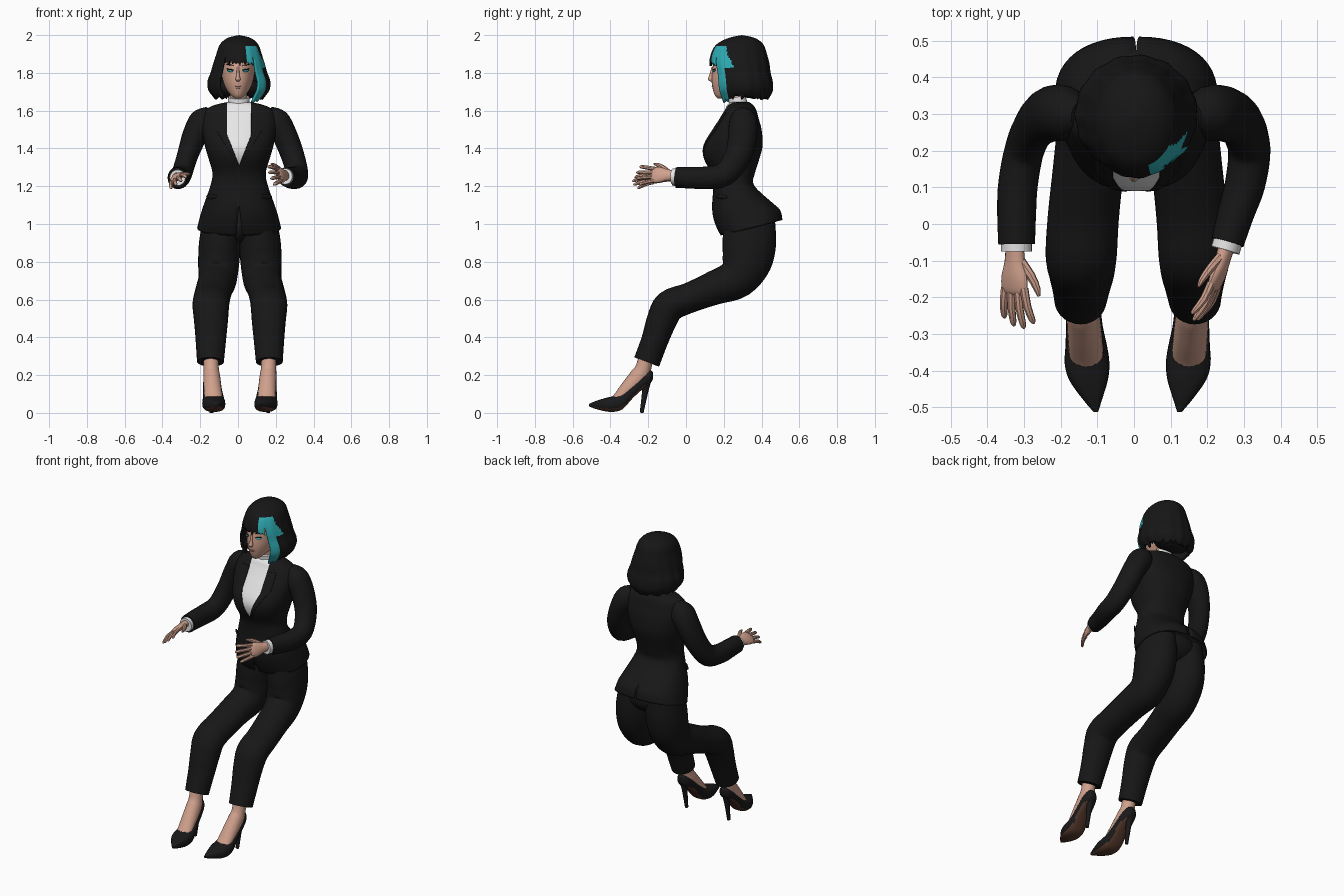
import bpy, bmesh, math, random
from mathutils import Vector, Matrix

random.seed(4)
cube = bpy.data.objects.get("Cube")
if cube:
    bpy.data.objects.remove(cube, do_unlink=True)


def material(name, rgb):
    m = bpy.data.materials.new(name)
    m.use_nodes = True
    m.diffuse_color = (*rgb, 1)
    bsdf = next(n for n in m.node_tree.nodes if n.type == 'BSDF_PRINCIPLED')
    bsdf.inputs["Base Color"].default_value = (*rgb, 1)
    return m


SUIT = material("suit black", (.0085, .0085, .0085))
HAIR = material("hair black", (.008, .008, .008))
SHOE = material("shoe black", (.01, .01, .011))
WHITE = material("shirt white", (.8, .8, .8))
SKIN = material("skin", (.63, .355, .265))
TEAL = material("teal", (.027, .41, .45))
SOLE = material("sole brown", (.09, .04, .025))
LIPS = material("lips", (.46, .2, .16))


def spline(rows, k=4):
    """Smooth interpolation through rows of numbers."""
    out = []
    for i in range(len(rows) - 1):
        a, b, c, d = (rows[max(0, min(len(rows) - 1, i + o))] for o in (-1, 0, 1, 2))
        for j in range(k):
            t = j / k
            out.append([q + t / 2 * (r - p + t * (2*p - 5*q + 4*r - s + t * (3*(q - r) + s - p)))
                        for p, q, r, s in zip(a, b, c, d)])
    return out + [list(rows[-1])]


def loft(bm, sections, n=24, power=2, caps=True):
    """Bridge rings given as (centre, side vector, depth vector)."""
    rings = []
    for co, side, depth in sections:
        ring = []
        for i in range(n):
            a = math.tau * i / n
            u, v = (math.copysign(abs(f) ** (2 / power), f) for f in (math.cos(a), math.sin(a)))
            ring.append(bm.verts.new(co + side * u + depth * v))
        rings.append(ring)
    for r, q in zip(rings, rings[1:]):
        for i in range(n):
            bm.faces.new((r[i], r[(i + 1) % n], q[(i + 1) % n], q[i]))
    if caps:
        bm.faces.new(rings[0])
        bm.faces.new(rings[-1])
    bmesh.ops.recalc_face_normals(bm, faces=bm.faces[:])


def tube(bm, rows, n=20, k=4):
    """Limb along a path of (x, y, z, side radius, depth radius)."""
    rows = spline(rows, k)
    pts = [Vector(r[:3]) for r in rows]
    secs = []
    for i, r in enumerate(rows):
        t = (pts[min(i + 1, len(pts) - 1)] - pts[max(i - 1, 0)]).normalized()
        depth = t.cross(Vector((1, 0, 0))).normalized()
        secs.append((pts[i], depth.cross(t) * r[3], depth * r[4]))
    loft(bm, secs, n)


def stack(bm, rows, cx=0, n=32, power=2, caps=True, k=4):
    """Upright body from (z, y, half width, half depth, tilt)."""
    loft(bm, [(Vector((cx, y, z)), Vector((rx, 0, 0)), Vector((0, ry, ry * tilt)))
              for z, y, rx, ry, tilt in spline(rows, k)], n, power, caps)


def finish(bm, name, mats, angle=40):
    mesh = bpy.data.meshes.new(name)
    bm.to_mesh(mesh)
    bm.free()
    ob = bpy.data.objects.new(name, mesh)
    bpy.context.collection.objects.link(ob)
    for m in mats:
        mesh.materials.append(m)
    mesh.polygons.foreach_set("use_smooth", [True] * len(mesh.polygons))
    mesh.set_sharp_from_angle(angle=math.radians(angle))
    return ob


def limb(name, rows, mat, n=20):
    bm = bmesh.new()
    tube(bm, rows, n)
    return finish(bm, name, [mat])


def blob(name, co, size, mat, turn=0, tilt=0):
    bm = bmesh.new()
    bmesh.ops.create_uvsphere(bm, u_segments=16, v_segments=10, radius=1)
    bm.transform(Matrix.Translation(co) @ Matrix.Rotation(turn, 4, 'Z')
                 @ Matrix.Rotation(tilt, 4, 'Y') @ Matrix.Diagonal((*size, 1)))
    return finish(bm, name, [mat])


# Jacket body, with neckline, lapels and hem vents cut along straight lines
MID = .006
bm = bmesh.new()
stack(bm, [(1.645, .285, .065, .05, 0), (1.628, .287, .135, .07, 0), (1.6, .288, .183, .085, 0),
           (1.55, .28, .2, .107, 0), (1.5, .27, .198, .13, 0), (1.42, .25, .183, .156, 0),
           (1.35, .243, .163, .147, 0), (1.27, .25, .141, .115, 0), (1.2, .252, .153, .108, .05),
           (1.1, .294, .188, .156, .12), (1.04, .325, .207, .173, .2), (.98, .347, .222, .164, .25)],
      cx=MID, n=48, power=2.3, caps=False)


def cut(x, z, slope):
    for s in (-1, 1):
        bmesh.ops.bisect_plane(bm, geom=bm.verts[:] + bm.edges[:] + bm.faces[:], dist=1e-5,
                               plane_co=(MID + s * x, 0, z), plane_no=(s, 0, -slope))


for c in ((0, 1.31, .39), (.063, 1.4, 0), (0, 1.3, .62), (.12, 1.4, 0), (0, 1.1, -.1)):
    cut(*c)
lapel, vent = [], []
for f in bm.faces:
    p = f.calc_center_median()
    x = abs(p.x - MID)
    if p.z < 1.1 and x < (1.1 - p.z) * .1:
        vent.append(f)
    elif p.y < .28 and p.z > 1.3:
        if x < min(.063, (p.z - 1.31) * .39):
            f.material_index = 1
        elif x < min(.12, (p.z - 1.3) * .62) and p.z < 1.59:
            lapel.append(f)
bmesh.ops.delete(bm, geom=vent, context='FACES')
bmesh.ops.inset_region(bm, faces=lapel, thickness=.001, depth=.003)
jacket = finish(bm, "jacket", [SUIT, WHITE])
mod = jacket.modifiers.new("cloth thickness", 'SOLIDIFY')
mod.thickness = .01

blob("jacket_button", (MID, .134, 1.285), (.009, .004, .009), SUIT)
limb("turtleneck", [(.004, .29, 1.56, .06, .06), (.004, .28, 1.62, .06, .052),
                    (.004, .268, 1.672, .056, .045)], WHITE)
limb("neck", [(.004, .275, 1.64, .045, .038), (.002, .275, 1.76, .045, .045)], SKIN)
blob("trouser_seat", (.01, .34, .99), (.18, .135, .1), SUIT)

# Head and face
bm = bmesh.new()
stack(bm, [(1.664, .18, .012, .012, 0), (1.68, .2, .035, .047, 0), (1.71, .235, .06, .092, 0),
           (1.75, .26, .078, .124, 0), (1.8, .272, .088, .134, 0), (1.85, .28, .09, .135, 0),
           (1.92, .285, .08, .11, 0), (1.96, .285, .03, .04, 0)])
stack(bm, [(1.83, .141, .006, .006, 0), (1.79, .134, .008, .01, 0), (1.767, .129, .013, .014, 0),
           (1.755, .134, .008, .007, 0)], n=12)
finish(bm, "head", [SKIN])
blob("upper_lip", (0, .141, 1.728), (.018, .005, .004), LIPS)
blob("lower_lip", (0, .144, 1.721), (.013, .005, .004), LIPS)
for s, side in ((-1, "right"), (1, "left")):
    for part, z, y, size, mat in (("eye", 1.811, .149, (.017, .004, .006), TEAL),
                                  ("lash", 1.818, .148, (.021, .005, .003), HAIR),
                                  ("brow", 1.842, .151, (.023, .004, .0025), HAIR)):
        blob(f"{side}_{part}", (s * .042, y, z), size, mat, s * .35, -s * .15)

# Bobbed hair: a shell hanging from the crown, short over the face and long around it
profile = spline([(2, .295, 0, 0), (1.985, .295, .062, .07), (1.95, .285, .102, .125),
                  (1.9, .28, .12, .148), (1.85, .283, .136, .158), (1.8, .29, .15, .157),
                  (1.755, .297, .166, .161), (1.71, .3, .162, .16), (1.68, .3, .142, .147),
                  (1.63, .295, .105, .12)])


def hair_point(z, a):
    for p, q in zip(profile, profile[1:]):
        if z >= q[0]:
            break
    t = (p[0] - z) / (p[0] - q[0])
    y, rx, ry = (p[i] + t * (q[i] - p[i]) for i in (1, 2, 3))
    lock = 1 + .012 * math.sin(a * 15) * min(1, (2 - z) * 5)
    return (.006 + rx * lock * math.sin(a), y - ry * lock * math.cos(a), z)


bm = bmesh.new()
COLS, CROWN, LENGTH, FRINGE = 108, 16, 16, 1.88
grid, hems = [], []
for i in range(COLS):
    a = math.tau * (i + .5) / COLS - math.pi
    d = math.degrees(a)
    if abs(d) < 38:
        hem = 1.865 - random.uniform(0, .03)
    elif 0 < d < 58:
        hem = 1.64 + random.uniform(0, .02)
    else:
        hem = 1.668 + random.uniform(-.012, .012)
    heights = ([2 - (2 - FRINGE) * (j / CROWN) ** 1.6 for j in range(CROWN)]
               + [FRINGE - (FRINGE - hem) * j / LENGTH for j in range(LENGTH + 1)])
    grid.append([bm.verts.new(hair_point(z, a)) for z in heights])
    hems.append(hem)
for i in range(COLS):
    d = 360 * (i + 1) / COLS - 180
    k = (i + 1) % COLS
    g, h = grid[i], grid[k]
    side_gap = abs(hems[i] - hems[k]) > .1
    for j in range(CROWN if side_gap else CROWN + LENGTH):
        f = bm.faces.new((g[j], g[j + 1], h[j + 1], h[j]))
        z = f.calc_center_median().z
        upper = 1.83 < z < 1.942 and 19 < d < 80 - (z - 1.83) * 200
        f.material_index = int(upper or (z <= 1.84 and 19 < d < 59))
bmesh.ops.remove_doubles(bm, verts=bm.verts[:], dist=1e-5)
bmesh.ops.recalc_face_normals(bm, faces=bm.faces[:])
hair = finish(bm, "hair", [HAIR, TEAL], 50)
mod = hair.modifiers.new("hair thickness", 'SOLIDIFY')
mod.thickness = .012
blob("hair_underside", (.006, .35, 1.72), (.125, .09, .055), HAIR)

# Sleeves and cuffs
limb("right_sleeve", [(-.145, .295, 1.595, .035, .04), (-.185, .302, 1.548, .07, .073),
                      (-.228, .3, 1.47, .066, .076), (-.268, .27, 1.36, .056, .07),
                      (-.298, .205, 1.265, .054, .064), (-.316, .11, 1.245, .054, .06),
                      (-.32, .03, 1.245, .053, .057), (-.32, -.055, 1.245, .05, .054)], SUIT)
limb("left_sleeve", [(.158, .295, 1.595, .035, .04), (.2, .302, 1.548, .07, .073),
                     (.247, .3, 1.47, .066, .076), (.29, .275, 1.36, .062, .07),
                     (.314, .205, 1.265, .058, .064), (.303, .11, 1.245, .055, .06),
                     (.278, .03, 1.245, .05, .057), (.255, -.05, 1.25, .045, .052)], SUIT)
limb("right_cuff", [(-.32, -.03, 1.245, .042, .045), (-.32, -.075, 1.245, .042, .042)], WHITE)
limb("left_cuff", [(.261, -.03, 1.25, .04, .044), (.249, -.072, 1.252, .04, .042)], WHITE)


# Hands: palm, four fingers and thumb, thumb on local +x, reaching along local -y
def hand(name, wrist, thumb, forward, flip):
    bm = bmesh.new()
    tube(bm, [(0, .02, 0, .027, .022), (0, -.03, 0, .031, .02), (0, -.07, 0, .042, .018),
              (0, -.105, -.003, .042, .014), (0, -.117, -.005, .03, .008)], 16, 3)
    for off, length in ((.032, .095), (.011, .11), (-.011, .105), (-.032, .085)):
        tube(bm, [(off, -.1, -.003, .012, .012), (off * 1.25, -.1 - length * .5, -.008, .011, .011),
                  (off * 1.5, -.1 - length * .9, -.022, .009, .008),
                  (off * 1.55, -.1 - length, -.027, .003, .003)], 8, 2)
    tube(bm, [(.015, -.025, -.004, .016, .014), (.046, -.065, -.014, .013, .012),
              (.062, -.1, -.022, .01, .009), (.067, -.12, -.024, .004, .004)], 8, 2)
    y = -Vector(forward).normalized()
    x = Vector(thumb)
    x = (x - y * x.dot(y)).normalized()
    z = x.cross(y) * flip
    bm.transform(Matrix.Translation(wrist) @ Matrix((x, y, z)).transposed().to_4x4())
    bmesh.ops.recalc_face_normals(bm, faces=bm.faces[:])
    finish(bm, name, [SKIN])


hand("right_hand", (-.325, -.075, 1.25), (.8, 0, .6), (-.02, -1, -.06), 1)
hand("left_hand", (.25, -.07, 1.258), (-.3, 0, .95), (-.28, -.95, .03), -1)

# Trouser legs, pocket flaps, feet and heeled shoes
for s, side in ((-1, "right"), (1, "left")):
    def place(rows):
        return [(.01 + s * r[0], *r[1:]) for r in rows]

    limb(f"{side}_trouser_leg", place([
        (.095, .335, 1.02, .1, .135), (.106, .335, .9, .11, .142), (.112, .32, .8, .109, .132),
        (.118, .265, .71, .102, .108), (.134, .15, .662, .097, .09), (.148, .02, .61, .097, .08),
        (.154, -.085, .567, .097, .085), (.153, -.128, .49, .09, .08),
        (.154, -.167, .38, .08, .071), (.156, -.208, .27, .071, .07)]), SUIT, 28)
    blob(f"{side}_pocket_flap", (MID + s * .146, .19, 1.145), (.042, .006, .012), SUIT, s * .82)
    limb(f"{side}_foot", place([
        (.153, -.205, .33, .04, .038), (.152, -.225, .24, .04, .042), (.149, -.25, .19, .045, .05),
        (.144, -.31, .125, .047, .042), (.139, -.37, .07, .045, .026),
        (.136, -.41, .05, .03, .015)]), SKIN)
    bm = bmesh.new()
    rows = spline([(-.175, .15, .012, .18, .215), (-.19, .15, .034, .155, .225),
                   (-.23, .148, .046, .125, .2), (-.28, .145, .05, .08, .155),
                   (-.335, .14, .057, .02, .108), (-.38, .138, .061, .006, .09),
                   (-.425, .134, .053, .008, .079), (-.475, .124, .028, .02, .064),
                   (-.513, .114, .006, .034, .048)], 3)
    loft(bm, [(Vector((.01 + s * x, y, (lo + hi) / 2)), Vector((w, 0, 0)),
               Vector((0, 0, (hi - lo) / 2))) for y, x, w, lo, hi in rows], 24, 2.6)
    for f in bm.faces:
        f.material_index = int(f.normal.z < -.55 and f.calc_center_median().y < -.2)
    finish(bm, f"{side}_shoe", [SHOE, SOLE])
    limb(f"{side}_heel", place([(.15, -.205, .185, .03, .026), (.15, -.215, .12, .017, .017),
                                (.15, -.235, 0, .01, .01)]), SHOE, 12)
